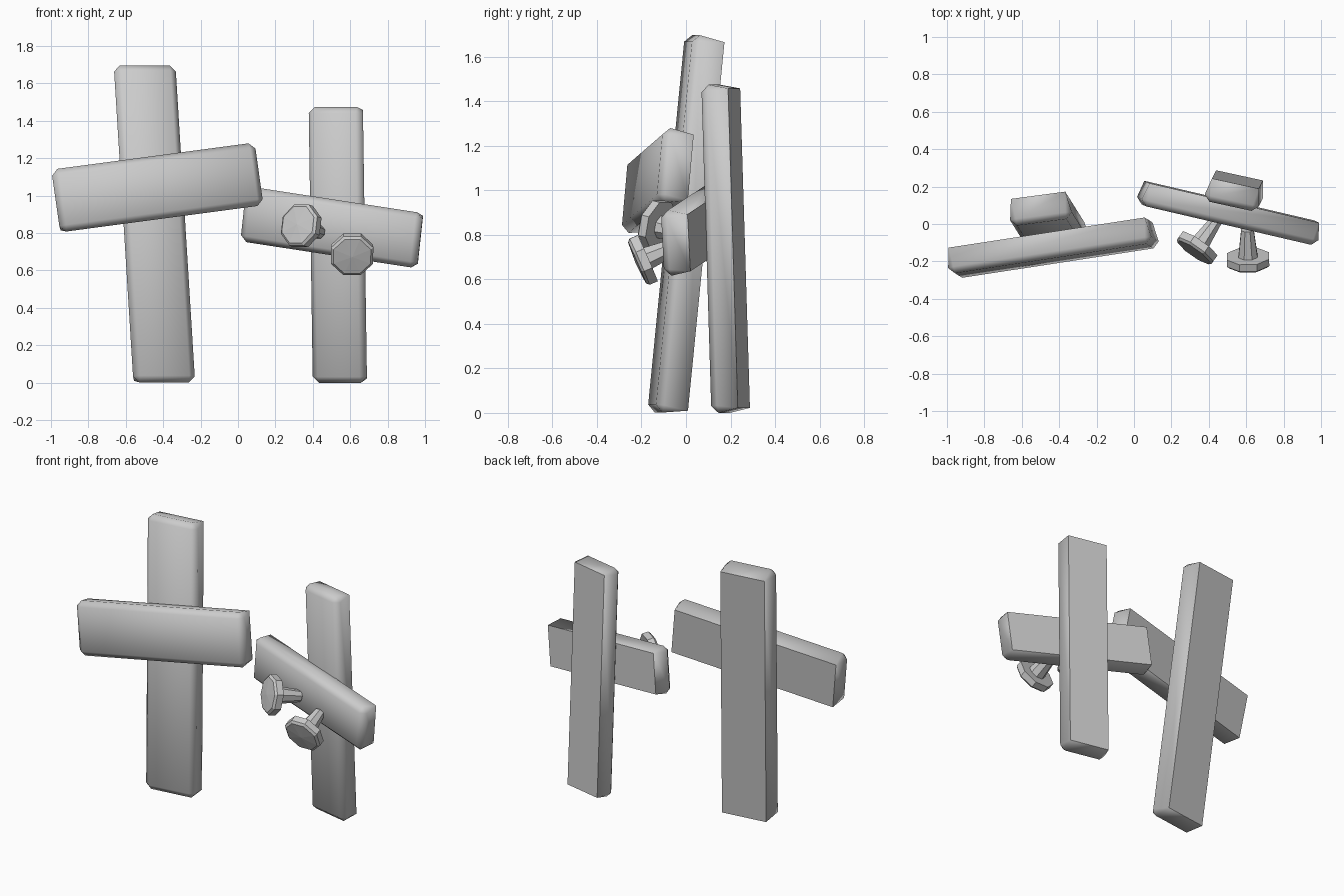
import bpy
import bmesh
import math
from mathutils import Vector

cube = bpy.data.objects.get("Cube")
if cube:
    bpy.data.objects.remove(cube, do_unlink=True)

grey = bpy.data.materials.new("plain_grey")
grey.use_nodes = True
colour = (0.6, 0.6, 0.6, 1)
grey.diffuse_color = colour
grey.node_tree.nodes["Principled BSDF"].inputs["Base Color"].default_value = colour

CORNERS = [(-1, -1), (1, -1), (1, 1), (-1, 1)]


def finish(name, bm, smooth_angle=None):
    bmesh.ops.recalc_face_normals(bm, faces=bm.faces)
    mesh = bpy.data.meshes.new(name)
    bm.to_mesh(mesh)
    bm.free()
    mesh.materials.append(grey)
    obj = bpy.data.objects.new(name, mesh)
    bpy.context.collection.objects.link(obj)
    if smooth_angle:
        bpy.ops.object.select_all(action='DESELECT')
        obj.select_set(True)
        bpy.context.view_layer.objects.active = obj
        bpy.ops.object.shade_smooth_by_angle(angle=math.radians(smooth_angle))
    return obj


def plank(name, centre, across, along, thick, taper=0.02, bevel=0.033):
    """Board with a narrower sharp back and a bevelled front."""
    centre, across, along = Vector(centre), Vector(across), Vector(along)
    front = across.cross(along).normalized()
    u, v = across.normalized(), along.normalized()
    hw, hl = across.length / 2, along.length / 2
    bm = bmesh.new()

    def point(x, y, depth):
        return bm.verts.new(centre + u * x + v * y + front * depth)

    back, rim, face = [], [], []
    for sx, sy in CORNERS:
        back.append(point(sx * (hw - taper), sy * (hl - taper), -thick / 2))
        face.append(point(sx * (hw - bevel), sy * (hl - bevel), thick / 2))
        # each rim corner is cut, in order around the outline
        pair = [(sx * hw, sy * (hl - bevel)), (sx * (hw - bevel), sy * hl)]
        if sx * sy < 0:
            pair.reverse()
        if sx * sy > 0:
            order = pair
        else:
            order = pair
        rim.append([point(x, y, thick / 2 - bevel) for x, y in order])
    bm.faces.new(back)
    bm.faces.new(face)
    for i in range(4):
        j = (i + 1) % 4
        for ring in (back, face):
            bm.faces.new((ring[i], rim[i][1], rim[j][0], ring[j]))
            bm.faces.new((ring[i], rim[i][0], rim[i][1]))
    return finish(name, bm, 50)


def knob(name, centre, normal, radius=0.122, reach=0.18, sides=8):
    """Flat eight-sided head on a flared stem."""
    centre = Vector(centre)
    axis = Vector(normal).normalized()
    turn = axis.to_track_quat('Z', 'Y')
    # radius and height of each ring, from the stem root to the head front
    profile = [(0.036, -reach), (0.055, -0.025), (radius, -0.025),
               (radius, 0.015), (radius * 0.88, 0.027)]
    bm = bmesh.new()
    rings = []
    for r, h in profile:
        ring = []
        for k in range(sides):
            a = math.tau * (k + 0.5) / sides
            offset = Vector((r * math.cos(a), r * math.sin(a), h))
            ring.append(bm.verts.new(centre + turn @ offset))
        rings.append(ring)
    for low, high in zip(rings, rings[1:]):
        for k in range(sides):
            n = (k + 1) % sides
            bm.faces.new((low[k], low[n], high[n], high[k]))
    bm.faces.new(rings[0])
    # shallow point in the middle of the head
    tip = bm.verts.new(centre + axis * 0.034)
    for k in range(sides):
        bm.faces.new((rings[-1][k], rings[-1][(k + 1) % sides], tip))
    return finish(name, bm)


# Taller cross on the right side
plank("tall_post", (-0.452, 0.0, 0.845), (0.33, 0.044, 0.0),
      (-0.105, 0.168, 1.695), 0.145)
# Bars are given as length across and height along, so the front still faces -y
plank("tall_crossbar", (-0.436, -0.128, 1.04), (1.087, 0.167, 0.145),
      (-0.0475, 0.03, 0.335), 0.14)

# Shorter cross on the left side
plank("short_post", (0.54, 0.177, 0.738), (0.29, -0.063, 0.0),
      (-0.022, -0.045, 1.475), 0.125)
plank("short_crossbar", (0.508, 0.058, 0.832), (0.945, -0.22, -0.145),
      (0.032, -0.015, 0.295), 0.125)

# Pegs on the shorter crossbar
knob("upper_peg", (0.335, -0.13, 0.84), (-0.56, -0.8, 0.2))
knob("lower_peg", (0.61, -0.195, 0.685), (0.02, -0.92, -0.4))
